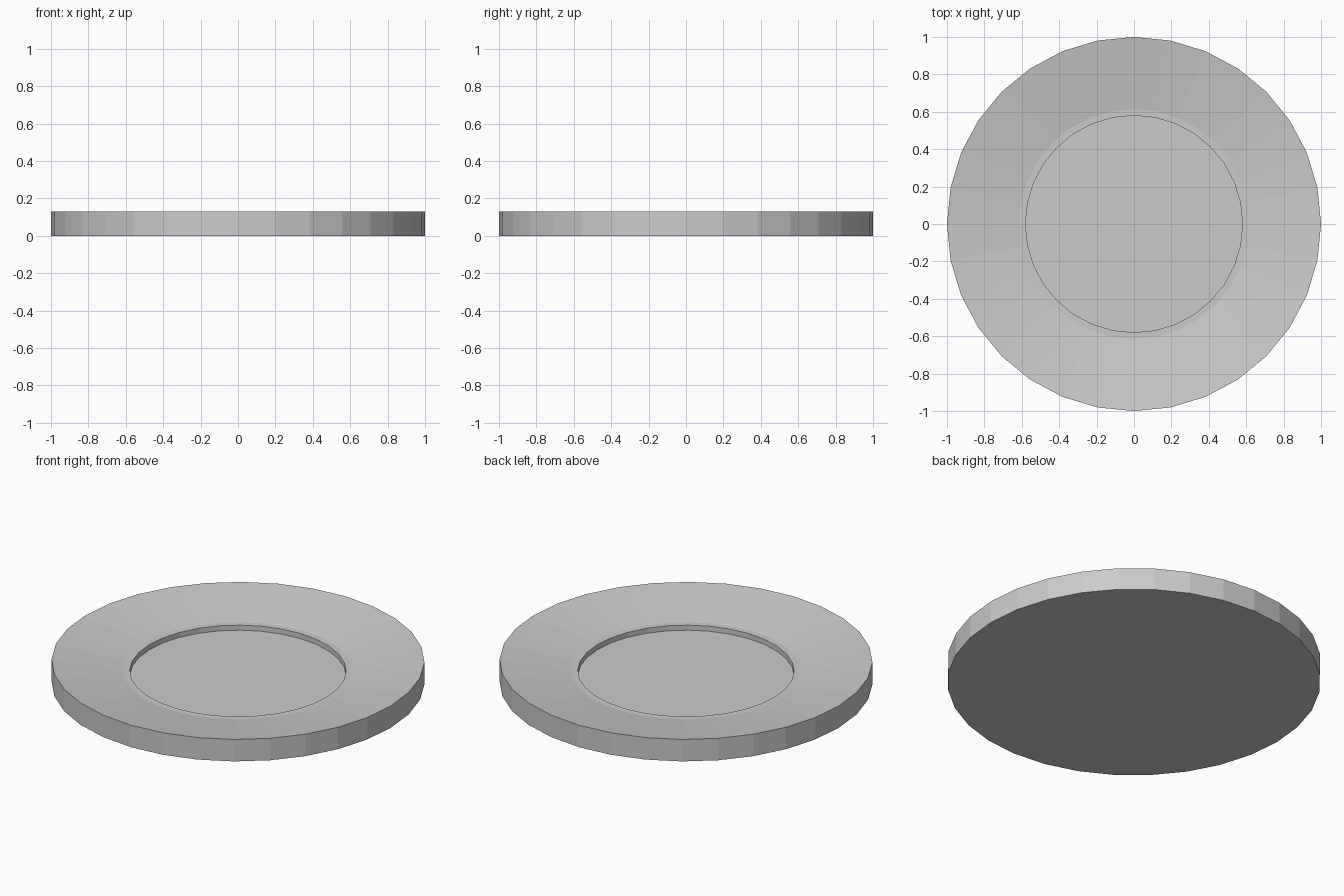
import bpy
import bmesh
from math import cos, sin, tau

if "Cube" in bpy.data.objects:
    bpy.data.objects.remove(bpy.data.objects["Cube"])

SIDES = 32

# Half cross-section (radius, height), from the underside edge inward to the recess
PROFILE = [
    (1.0, 0.0),     # foot of outer wall
    (1.0, 0.13),    # outer rim
    (0.615, 0.07),  # end of sloping rim
    (0.58, 0.07),   # flat lip
    (0.58, 0.04),   # recess floor edge
]


def lathe(name, profile, sides):
    """Revolve a profile about z and cap both ends."""
    bm = bmesh.new()
    rings = [[bm.verts.new((r * cos(tau * i / sides), r * sin(tau * i / sides), z))
              for i in range(sides)] for r, z in profile]
    for a, b in zip(rings, rings[1:]):
        for i in range(sides):
            j = (i + 1) % sides
            bm.faces.new((a[i], a[j], b[j], b[i]))
    bm.faces.new(rings[0][::-1])
    bm.faces.new(rings[-1])
    bmesh.ops.recalc_face_normals(bm, faces=bm.faces)
    mesh = bpy.data.meshes.new(name)
    bm.to_mesh(mesh)
    bm.free()
    obj = bpy.data.objects.new(name, mesh)
    bpy.context.collection.objects.link(obj)
    return obj


# Plate with sloping rim and sunken centre
lathe("plate", PROFILE, SIDES)
